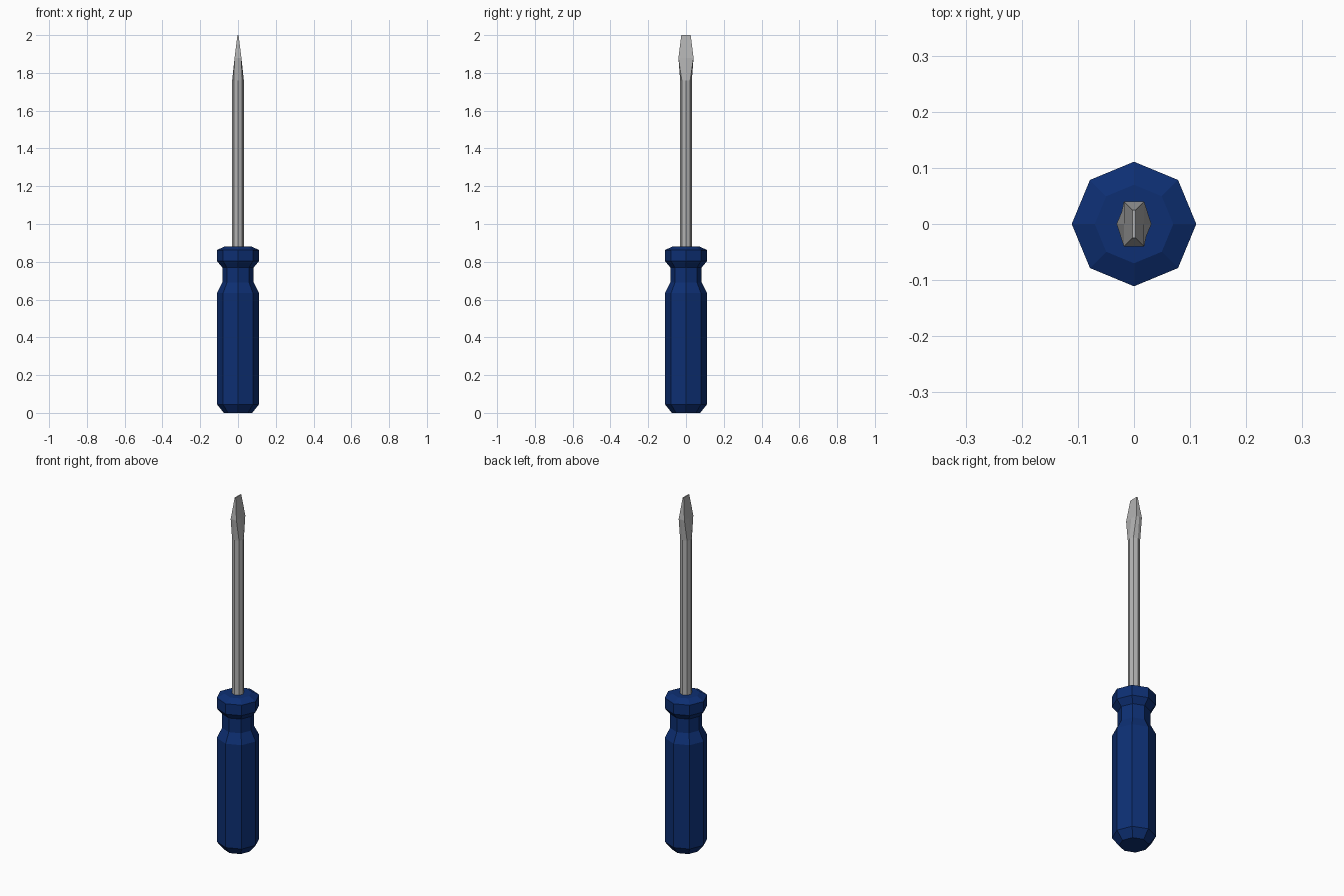
import bpy, bmesh, math

if "Cube" in bpy.data.objects:
    bpy.data.objects.remove(bpy.data.objects["Cube"])


def material(name, rgb):
    m = bpy.data.materials.new(name)
    m.diffuse_color = (*rgb, 1)
    m.use_nodes = True
    m.node_tree.nodes["Principled BSDF"].inputs["Base Color"].default_value = m.diffuse_color
    return m


def octagon(r, z):
    return [(r * math.cos(i * math.pi / 4), r * math.sin(i * math.pi / 4), z) for i in range(8)]


def rectangle(hx, hy, z):
    # eight points: corners and edge midpoints, matching the octagon order
    dirs = [(1, 0), (1, 1), (0, 1), (-1, 1), (-1, 0), (-1, -1), (0, -1), (1, -1)]
    return [(hx * a, hy * b, z) for a, b in dirs]


def loft(name, rings, mat):
    bm = bmesh.new()
    loops = [[bm.verts.new(p) for p in ring] for ring in rings]
    for a, b in zip(loops, loops[1:]):
        for i in range(8):
            j = (i + 1) % 8
            bm.faces.new((a[i], a[j], b[j], b[i]))
    bm.faces.new(loops[0][::-1])
    bm.faces.new(loops[-1])
    bmesh.ops.recalc_face_normals(bm, faces=bm.faces)
    me = bpy.data.meshes.new(name)
    bm.to_mesh(me)
    bm.free()
    me.materials.append(mat)
    ob = bpy.data.objects.new(name, me)
    bpy.context.collection.objects.link(ob)
    return ob


blue = material("dark blue plastic", (0.004, 0.028, 0.17))
steel = material("grey steel", (0.45, 0.45, 0.45))

# Handle: octagonal grip, narrow neck and collar
grip = [(0.075, 0), (0.111, 0.045), (0.111, 0.635), (0.083, 0.69),
        (0.083, 0.77), (0.111, 0.803), (0.111, 0.862), (0.07, 0.882)]
loft("handle", [octagon(r, z) for r, z in grip], blue)

# Shaft and flat blade
loft("shaft_and_blade", [octagon(0.031, 0.87), octagon(0.031, 1.76),
                         rectangle(0.018, 0.04, 1.88), rectangle(0.003, 0.025, 2.0)], steel)
